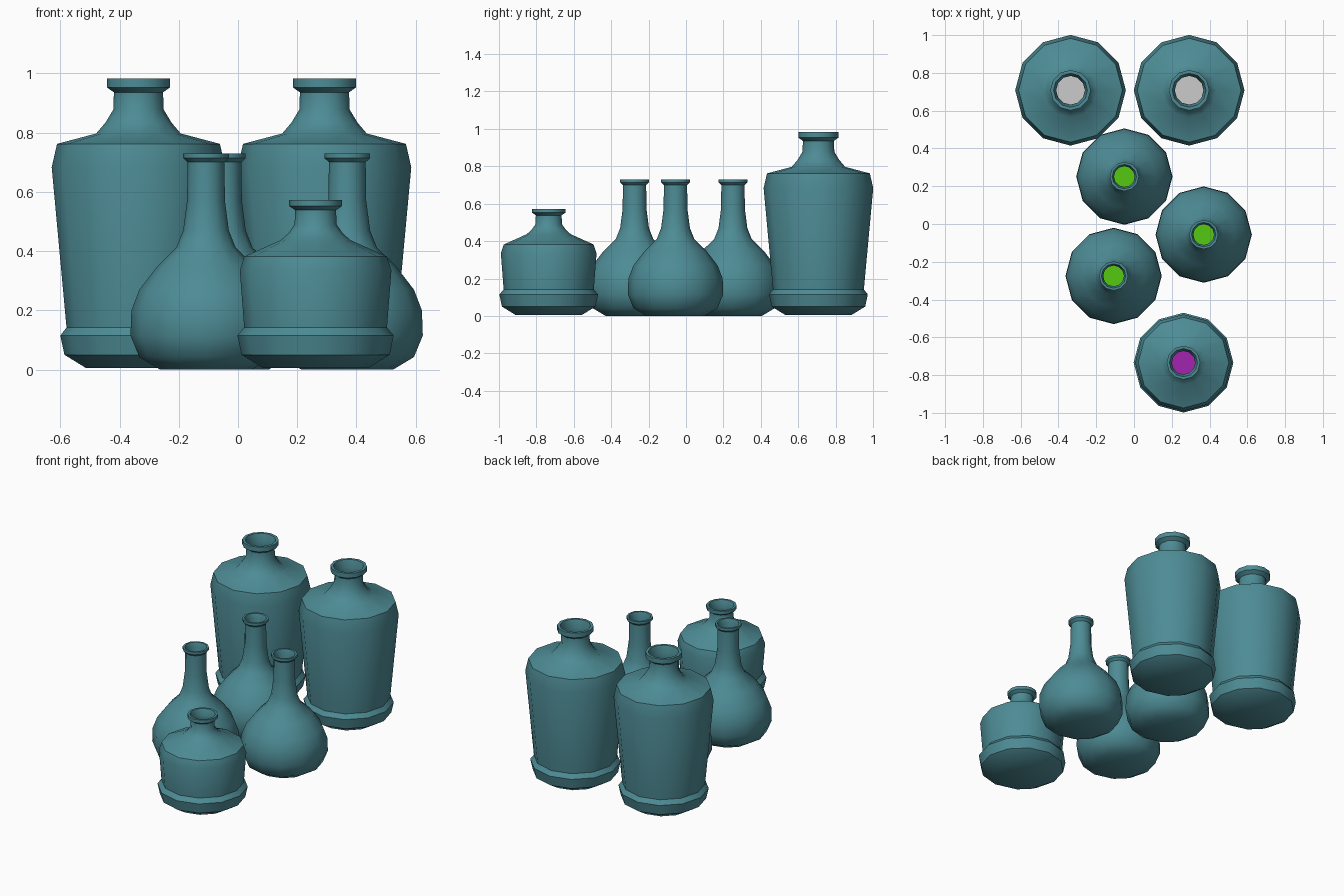
import bpy, bmesh, math

if "Cube" in bpy.data.objects:
    bpy.data.objects.remove(bpy.data.objects["Cube"])

SIDES = 12
WALL = 0.007


def material(name, color):
    m = bpy.data.materials.new(name)
    m.diffuse_color = (*color, 1)
    m.use_nodes = True
    m.node_tree.nodes["Principled BSDF"].inputs["Base Color"].default_value = m.diffuse_color
    return m


glass = material("teal_glass", (0.075, 0.26, 0.30))
green = material("green_liquid", (0.09, 0.58, 0.005))
purple = material("purple_liquid", (0.36, 0.017, 0.43))


def lathe(name, profile, mat):
    """Spin (radius, height) points around z and cap both ends."""
    bm = bmesh.new()
    rings = []
    for r, z in profile:
        rings.append([bm.verts.new((r * math.cos(math.tau * i / SIDES),
                                    r * math.sin(math.tau * i / SIDES), z))
                      for i in range(SIDES)])
    for a, b in zip(rings, rings[1:]):
        for i in range(SIDES):
            j = (i + 1) % SIDES
            bm.faces.new((a[i], a[j], b[j], b[i]))
    bm.faces.new(rings[0][::-1])
    bm.faces.new(rings[-1])
    bmesh.ops.recalc_face_normals(bm, faces=bm.faces)
    me = bpy.data.meshes.new(name)
    bm.to_mesh(me)
    bm.free()
    if mat:
        me.materials.append(mat)
    return me


def place(name, me, x, y):
    ob = bpy.data.objects.new(name, me)
    ob.location = (x, y, 0)
    bpy.context.collection.objects.link(ob)
    bpy.ops.object.select_all(action='DESELECT')
    ob.select_set(True)
    bpy.context.view_layer.objects.active = ob
    bpy.ops.object.shade_smooth_by_angle(angle=math.radians(42))


def inset(profile, t):
    """Inner wall: the profile moved inward, with a raised floor."""
    return [(r - t, z + (t if i == 0 else 0)) for i, (r, z) in enumerate(profile)]


def level_cut(profile, level):
    """Keep the profile below a liquid level."""
    out = [profile[0]]
    for (r0, z0), (r1, z1) in zip(profile, profile[1:]):
        if z1 >= level:
            f = (level - z0) / (z1 - z0)
            return out + [(r0 + f * (r1 - r0), level)]
        out.append((r1, z1))
    return out


def bottle_set(name, profile, level, liquid_mat, spots):
    lip_r, top = profile[-1]
    inner = inset(profile[:-2], WALL)
    mouth = [(lip_r * 0.84, top)]
    shell = lathe(name, profile + mouth + inner[::-1], glass)
    liquid = lathe(name + "_liquid",
                   level_cut(inset(profile[:-2], WALL + 0.002), level), liquid_mat)
    for n, (x, y) in enumerate(spots, 1):
        place(f"{name}_{n}", shell, x, y)
        place(f"{name}_liquid_{n}", liquid, x, y)


# Tall jugs with a footed base and tapered body
bottle_set("tall_bottle", [
    (.177, .005), (.25, .05), (.264, .115), (.243, .142), (.293, .683),
    (.275, .762), (.143, .797), (.112, .833), (.085, .878), (.083, .936),
    (.107, .953), (.107, .983)],
    0.60, None, [(-.336, .708), (.292, .708)])

# Round flasks with long necks
bottle_set("flask", [
    (.155, 0), (.225, .042), (.255, .115), (.252, .20), (.225, .27),
    (.165, .348), (.10, .412), (.077, .47), (.064, .57), (.062, .70),
    (.077, .714), (.077, .73)],
    0.28, green, [(-.051, .251), (.369, -.056), (-.108, -.275)])

# Short squat bottle
bottle_set("squat_bottle", [
    (.177, .005), (.25, .05), (.264, .115), (.241, .142), (.256, .335),
    (.240, .382), (.118, .437), (.092, .46), (.071, .49), (.069, .538),
    (.089, .552), (.089, .573)],
    0.30, purple, [(.262, -.734)])
